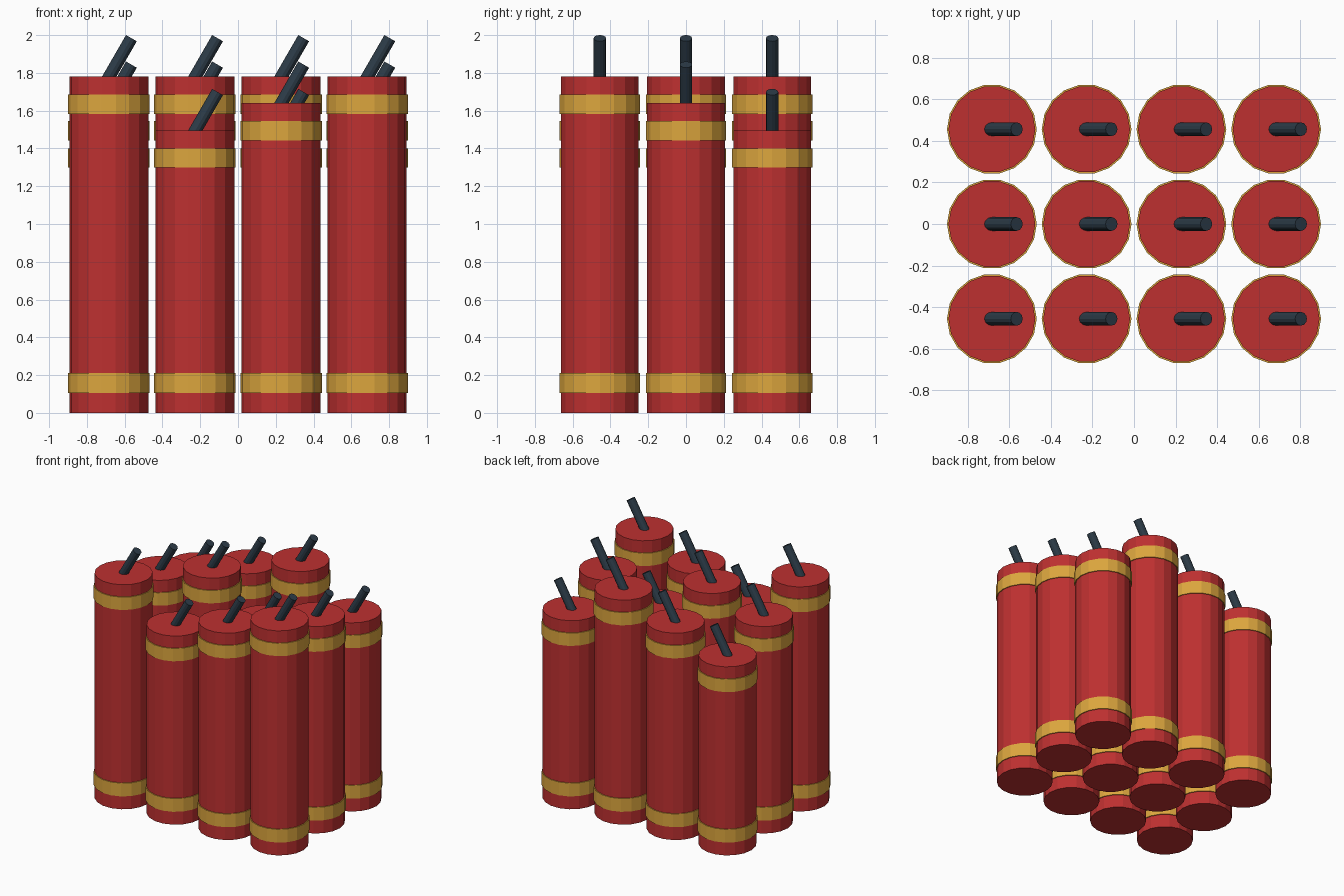
import bpy, bmesh, math
from mathutils import Matrix, Vector

cube = bpy.data.objects.get("Cube")
if cube:
    bpy.data.objects.remove(cube, do_unlink=True)

SPACING = 0.456
BODY_R, BAND_R, FUSE_R = 0.209, 0.216, 0.033
SIDES = 18
TALL, MIDDLE, SHORT = 1.78, 1.64, 1.495
# Stick heights, rows from front to back, each from -x to +x
ROWS = {
    "front": (TALL, SHORT, MIDDLE, TALL),
    "middle": (MIDDLE, TALL, SHORT, MIDDLE),
    "back": (SHORT, MIDDLE, TALL, SHORT),
}


def make_material(name, color):
    mat = bpy.data.materials.new(name)
    mat.use_nodes = True
    mat.diffuse_color = color
    mat.node_tree.nodes["Principled BSDF"].inputs["Base Color"].default_value = color
    return mat


red = make_material("red paper", (0.515, 0.03, 0.03, 1))
gold = make_material("gold band", (0.716, 0.381, 0.048, 1))
slate = make_material("dark slate fuse", (0.026, 0.045, 0.065, 1))


def finish(bm, name, mat, location):
    bmesh.ops.recalc_face_normals(bm, faces=bm.faces)
    mesh = bpy.data.meshes.new(name)
    bm.to_mesh(mesh)
    bm.free()
    mesh.materials.append(mat)
    obj = bpy.data.objects.new(name, mesh)
    obj.location = location
    bpy.context.collection.objects.link(obj)
    return obj


def add_cylinder(name, mat, location, radius, length, sides, tilt=0):
    # Stands on its origin, with a corner facing +x
    bm = bmesh.new()
    place = (Matrix.Rotation(tilt, 4, "Y")
             @ Matrix.Translation((0, 0, length / 2))
             @ Matrix.Rotation(math.pi / 2, 4, "Z"))
    bmesh.ops.create_cone(bm, cap_ends=True, segments=sides, radius1=radius,
                          radius2=radius, depth=length, matrix=place)
    return finish(bm, name, mat, location)


def add_band(name, location, height):
    # Closed ring that hugs the stick
    bm = bmesh.new()
    inner = BODY_R - 0.004
    profile = [(inner, 0), (BAND_R, 0), (BAND_R, height), (inner, height)]
    rings = []
    for i in range(SIDES):
        a = math.tau * i / SIDES
        rings.append([bm.verts.new((r * math.cos(a), r * math.sin(a), z))
                      for r, z in profile])
    for i, ring in enumerate(rings):
        after = rings[(i + 1) % SIDES]
        for j in range(4):
            k = (j + 1) % 4
            bm.faces.new((ring[j], after[j], after[k], ring[k]))
    return finish(bm, name, gold, location)


for row, (row_name, heights) in enumerate(ROWS.items()):
    for column, height in enumerate(heights):
        base = Vector(((column - 1.5) * SPACING, (row - 1) * SPACING, 0))
        label = f"{row_name}_{column + 1}"
        # Paper tube
        add_cylinder(f"stick_{label}", red, base, BODY_R, height, SIDES)
        # Bands near both ends
        add_band(f"lower_band_{label}", base + Vector((0, 0, 0.105)), 0.105)
        add_band(f"upper_band_{label}", base + Vector((0, 0, height - 0.197)), 0.102)
        # Leaning fuse, sunk slightly into the top
        tilt = math.radians(30)
        sink = 0.03
        start = base + Vector((-sink * math.tan(tilt) + 0.002, 0, height - sink))
        add_cylinder(f"fuse_{label}", slate, start, FUSE_R, 0.27, 12, tilt)
